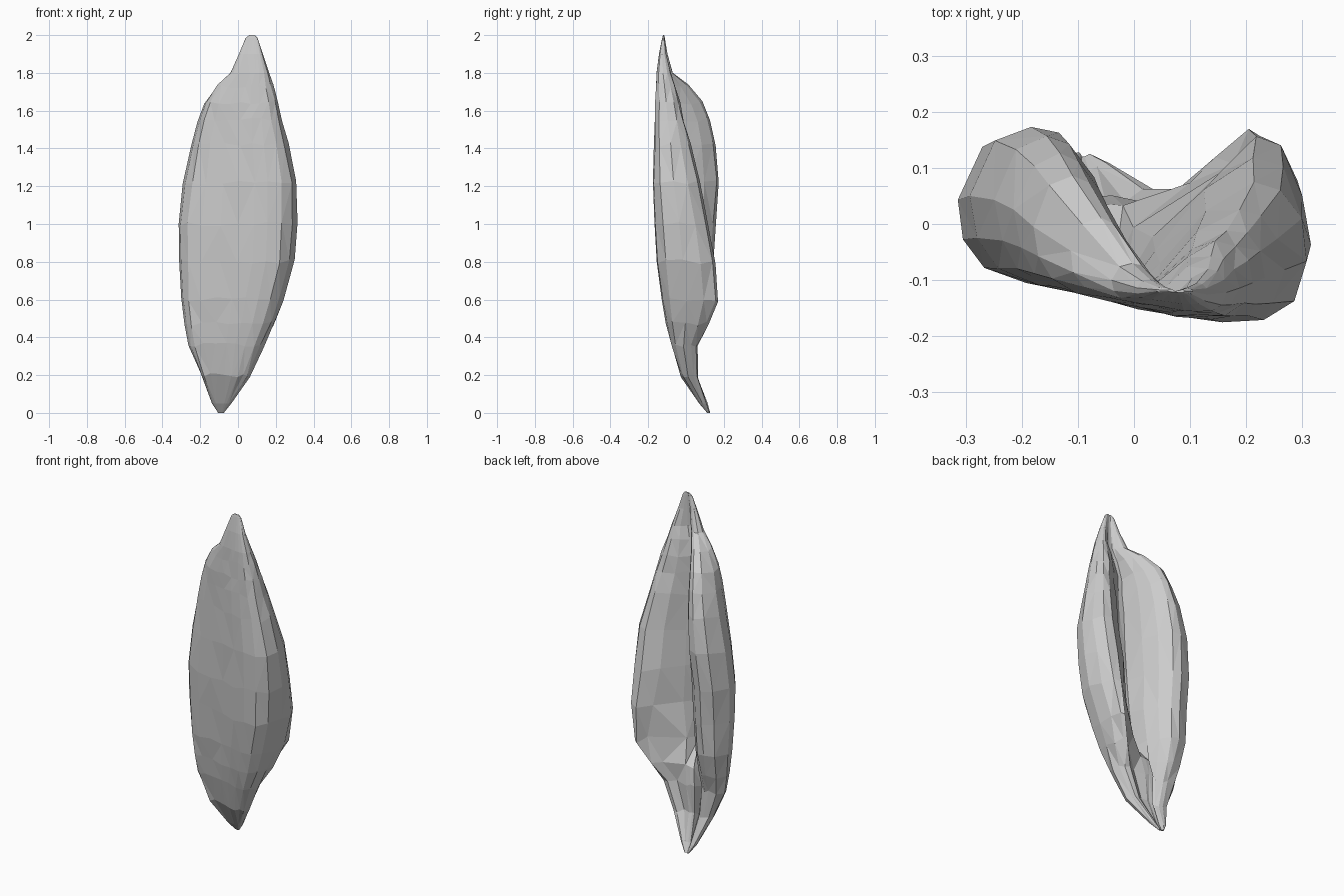
import bpy, bmesh, random
random.seed(4)

# height, left x, right x, front y, left lobe back y, right lobe back y, crease y
STATIONS = [
    (0.00, -0.105, -0.075, 0.112, 0.128, 0.125, 0.120),
    (0.05, -0.138, -0.035, 0.070, 0.115, 0.110, 0.095),
    (0.20, -0.200, 0.060, -0.030, 0.055, 0.060, 0.045),
    (0.36, -0.260, 0.135, -0.075, 0.060, 0.060, 0.050),
    (0.47, -0.284, 0.193, -0.105, 0.095, 0.120, 0.035),
    (0.60, -0.303, 0.240, -0.130, 0.130, 0.170, -0.080),
    (0.80, -0.312, 0.299, -0.155, 0.142, 0.155, -0.100),
    (1.00, -0.316, 0.315, -0.167, 0.158, 0.120, -0.110),
    (1.22, -0.290, 0.310, -0.174, 0.174, 0.072, -0.115),
    (1.42, -0.247, 0.268, -0.170, 0.158, 0.022, -0.118),
    (1.55, -0.212, 0.235, -0.166, 0.125, -0.010, -0.120),
    (1.64, -0.180, 0.210, -0.164, 0.085, -0.032, -0.122),
    (1.73, -0.115, 0.187, -0.160, 0.010, -0.055, -0.124),
    (1.80, -0.040, 0.165, -0.156, -0.070, -0.080, -0.125),
    (1.90, 0.005, 0.132, -0.143, -0.098, -0.105, -0.122),
    (1.985, 0.040, 0.104, -0.126, -0.112, -0.114, -0.119),
    (2.00, 0.060, 0.090, -0.122, -0.116, -0.117, -0.119),
]

# bean-shaped outline: position across the width, position from front to lobe back
FRONT = [(0.00, 0.65), (0.02, 0.43), (0.08, 0.28), (0.20, 0.19), (0.35, 0.14),
         (0.50, 0.08), (0.63, 0.02), (0.75, 0.0), (0.87, 0.02), (0.96, 0.15)]
RIGHT_LOBE = [(1.0, 0.45), (0.98, 0.75), (0.92, 0.95), (0.84, 1.0), (0.70, 0.80), (0.56, 0.42)]
LEFT_LOBE = [(0.40, 0.52), (0.34, 0.78), (0.26, 0.96), (0.18, 1.0), (0.07, 0.93)]


def section(z, xl, xr, yf, yl, yr, yc):
    # the right lobe's ridge leans outwards near the lower shoulder
    lean = max(0.0, 0.6 - 2.0 * abs(z - 0.6))

    def place(u, w, back):
        return (xl + u * (xr - xl), yf + w * (back - yf), z)
    pts = [place(u, w, yl + (yr - yl) * u) for u, w in FRONT]
    for u, w in RIGHT_LOBE:
        if u < 0.6:
            pts.append(place(u, max(w, (yc - yf) / (yr - yf)), yr))
        else:
            pts.append(place(u + (1 - u) * lean, w, yr))
    pts += [(xl + u * (xr - xl), yc, z) for u in (0.49, 0.43)]
    pts += [place(u, w, yl) for u, w in LEFT_LOBE]
    return pts


# grain body: loft through the sections, slightly irregular between the tips
bm = bmesh.new()
rings = []
for s in STATIONS:
    r = 0.003 if 0.1 < s[0] < 1.75 else 0.0
    rings.append([bm.verts.new((x + random.uniform(-r, r),
                                y + random.uniform(-r, r),
                                z + random.uniform(-r, r) * 4))
                  for x, y, z in section(*s)])
n = len(rings[0])
for a, b in zip(rings, rings[1:]):
    for i in range(n):
        j = (i + 1) % n
        bm.faces.new((a[i], a[j], b[j], b[i]))
bm.faces.new(rings[0][::-1])
bm.faces.new(rings[-1])
bmesh.ops.triangulate(bm, faces=bm.faces[:])
bmesh.ops.recalc_face_normals(bm, faces=bm.faces[:])
mesh = bpy.data.meshes.new("grain_kernel")
bm.to_mesh(mesh)
bm.free()
kernel = bpy.data.objects.new("grain_kernel", mesh)
bpy.context.collection.objects.link(kernel)
